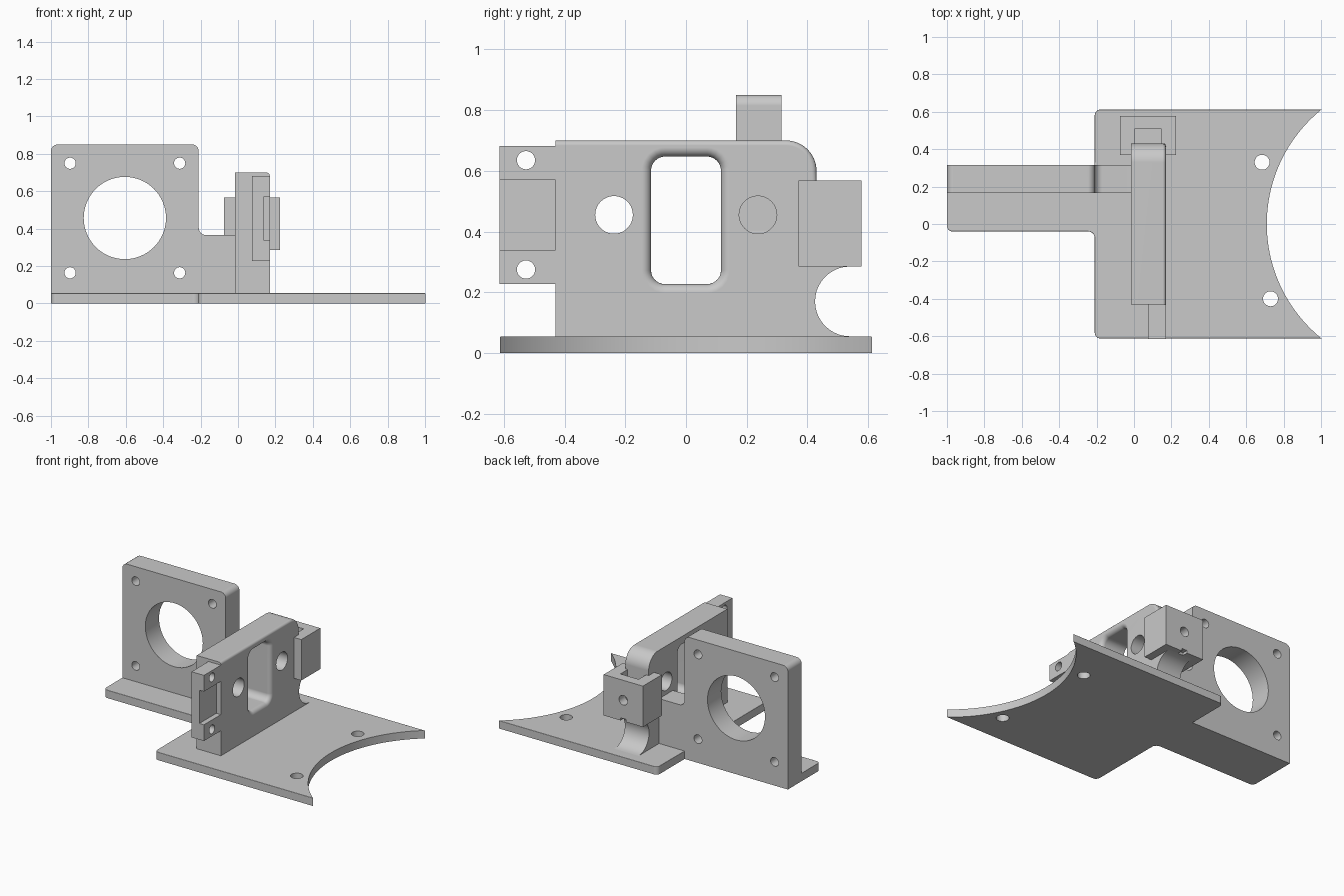
import bpy, bmesh, math
from mathutils import Vector

cube = bpy.data.objects.get("Cube")
if cube:
    bpy.data.objects.remove(cube, do_unlink=True)

GREY = (0.585, 0.585, 0.585, 1)
grey = bpy.data.materials.new("plain grey")
grey.use_nodes = True
grey.diffuse_color = GREY
grey.node_tree.nodes["Principled BSDF"].inputs["Base Color"].default_value = GREY
X, Y, Z = 0, 1, 2


def rounded(corners, steps=6):
    """Outline from (u, v, radius) corners, each filleted by its radius."""
    out = []
    for i, (u, v, r) in enumerate(corners):
        p = Vector((u, v))
        if r == 0:
            out.append(p)
            continue
        a = (Vector(corners[i - 1][:2]) - p).normalized()
        b = (Vector(corners[(i + 1) % len(corners)][:2]) - p).normalized()
        half = math.acos(max(-1, min(1, a.dot(b)))) / 2
        centre = p + (a + b).normalized() * r / math.sin(half)
        start = p + a * r / math.tan(half) - centre
        end = p + b * r / math.tan(half) - centre
        for k in range(steps + 1):
            out.append(centre + start.lerp(end, k / steps).normalized() * r)
    return out


def rect(u0, u1, v0, v1, r=0):
    return rounded([(u0, v0, r), (u1, v0, r), (u1, v1, r), (u0, v1, r)])


def circle(u, v, r, n=40):
    return [Vector((u + r * math.cos(t * math.tau / n), v + r * math.sin(t * math.tau / n)))
            for t in range(n)]


def loft(name, axis, sections, rim=None, radius=0):
    """Solid through (position, outline) sections; edges matching rim get rounded."""
    bm = bmesh.new()
    rings = []
    for pos, outline in sections:
        ring = []
        for p in outline:
            co = [p[0], p[1]]
            co.insert(axis, pos)
            ring.append(bm.verts.new(co))
        rings.append(ring)
    n = len(rings[0])
    for lo, hi in zip(rings, rings[1:]):
        for i in range(n):
            j = (i + 1) % n
            bm.faces.new((lo[i], lo[j], hi[j], hi[i]))
    bm.faces.new(rings[0])
    bm.faces.new(rings[-1])
    bmesh.ops.recalc_face_normals(bm, faces=bm.faces)
    if rim:
        top = sections[-1][0]
        edges = [e for e in bm.edges
                 if all(abs(v.co[axis] - top) < 1e-5 for v in e.verts)
                 and rim((e.verts[0].co + e.verts[1].co) / 2)]
        bmesh.ops.bevel(bm, geom=edges, offset=radius, segments=5, profile=0.5,
                        affect='EDGES', clamp_overlap=True)
    mesh = bpy.data.meshes.new(name)
    bm.to_mesh(mesh)
    bm.free()
    mesh.materials.append(grey)
    obj = bpy.data.objects.new(name, mesh)
    bpy.context.collection.objects.link(obj)
    return obj


def prism(name, axis, lo, hi, outline, **kw):
    return loft(name, axis, [(lo, outline), (hi, outline)], **kw)


def finish(obj, cutters):
    """Subtract the cutters, then smooth the curved faces."""
    bpy.ops.object.select_all(action='DESELECT')
    obj.select_set(True)
    bpy.context.view_layer.objects.active = obj
    for c in cutters:
        c.hide_render = True
        m = obj.modifiers.new("cut", 'BOOLEAN')
        m.object, m.operation, m.solver = c, 'DIFFERENCE', 'EXACT'
        bpy.ops.object.modifier_apply(modifier=m.name)
        bpy.data.objects.remove(c, do_unlink=True)
    bpy.ops.object.shade_smooth_by_angle(angle=math.radians(30))
    obj.modifiers.new("even shading", 'WEIGHTED_NORMAL').keep_sharp = True


# Base plate with side tongue, rounded rim and concave end
outline = rounded([(-1, -0.04, 0.03), (-0.21, -0.04, 0.035), (-0.21, -0.612, 0.03),
                   (1.2, -0.612, 0), (1.2, 0.612, 0), (-0.21, 0.612, 0.03),
                   (-0.21, 0.315, 0), (-1, 0.315, 0)])
base = prism("base_plate", Z, 0, 0.055, outline, radius=0.025,
             rim=lambda m: -0.99 < m.x < 1.1 and not (m.x < -0.22 and m.y > 0.3))
finish(base, [prism("end_cutter", Z, -0.1, 0.2, circle(1.496, 0, 0.786, 160)),
              prism("hole_cutter", Z, -0.1, 0.2, circle(0.685, 0.33, 0.04)),
              prism("hole_cutter", Z, -0.1, 0.2, circle(0.73, -0.4, 0.04))])

# Motor plate with the low web that joins it to the bracket
outline = rounded([(-1, 0.055, 0), (0, 0.055, 0), (0, 0.365, 0),
                   (-0.21, 0.365, 0.04), (-0.21, 0.85, 0.035), (-1, 0.85, 0.035)])
plate = prism("motor_plate", Y, 0.165, 0.315, outline)
holes = [(-0.605, 0.457, 0.22)]
holes += [(-0.605 + sx * 0.293, 0.457 + sz * 0.293, 0.03) for sx in (-1, 1) for sz in (-1, 1)]
finish(plate, [prism("hole_cutter", Y, 0, 0.5, circle(*h, 64)) for h in holes])

# Upright bracket, scooped out below the rear block
scoop = [(0.54 + 0.115 * math.cos(t), 0.17 + 0.115 * math.sin(t), 0)
         for t in (math.radians(270 - 9 * k) for k in range(21))]
outline = rounded([(-0.43, 0.05, 0), (0.54, 0.05, 0)] + scoop +
                  [(0.54, 0.3, 0), (0.43, 0.3, 0), (0.43, 0.7, 0.1), (-0.43, 0.7, 0)], 10)
bracket = prism("bracket", X, -0.015, 0.17, outline, radius=0.035,
                rim=lambda m: m.z > 0.6)
# Window cutter flares outward to round the window rim
flare = [(-0.1, 0)] + [(0.14 + 0.03 * math.sin(a), 0.03 * (1 - math.cos(a)))
                       for a in (math.radians(15 * k) for k in range(7))] + [(0.2, 0.03)]
window = loft("window_cutter", X,
              [(x, rect(-0.115 - d, 0.115 + d, 0.227 - d, 0.647 + d, 0.045 + d))
               for x, d in flare])
finish(bracket, [window] + [prism("hole_cutter", X, -0.1, 0.3, circle(y, 0.455, 0.062))
                            for y in (-0.237, 0.237)])

# Front flange with a recess between two screw holes
flange = prism("front_flange", X, 0.075, 0.17, rect(-0.615, -0.43, 0.228, 0.682))
finish(flange, [prism("recess_cutter", X, 0.135, 0.3, rect(-0.7, -0.4, 0.34, 0.57))] +
       [prism("hole_cutter", X, 0, 0.3, circle(-0.527, z, 0.03)) for z in (0.275, 0.635)])

# Rear block with nut slot, screw hole and small bottom notch
block = prism("rear_block", X, -0.075, 0.225, rect(0.37, 0.578, 0.285, 0.568))
finish(block, [prism("slot_cutter", Z, 0.36, 0.7, rect(0.005, 0.145, 0.43, 0.51)),
               prism("hole_cutter", Y, 0.47, 0.7, circle(0.075, 0.43, 0.033)),
               prism("notch_cutter", X, 0.055, 0.095, rect(0.54, 0.7, 0.2, 0.303))])
